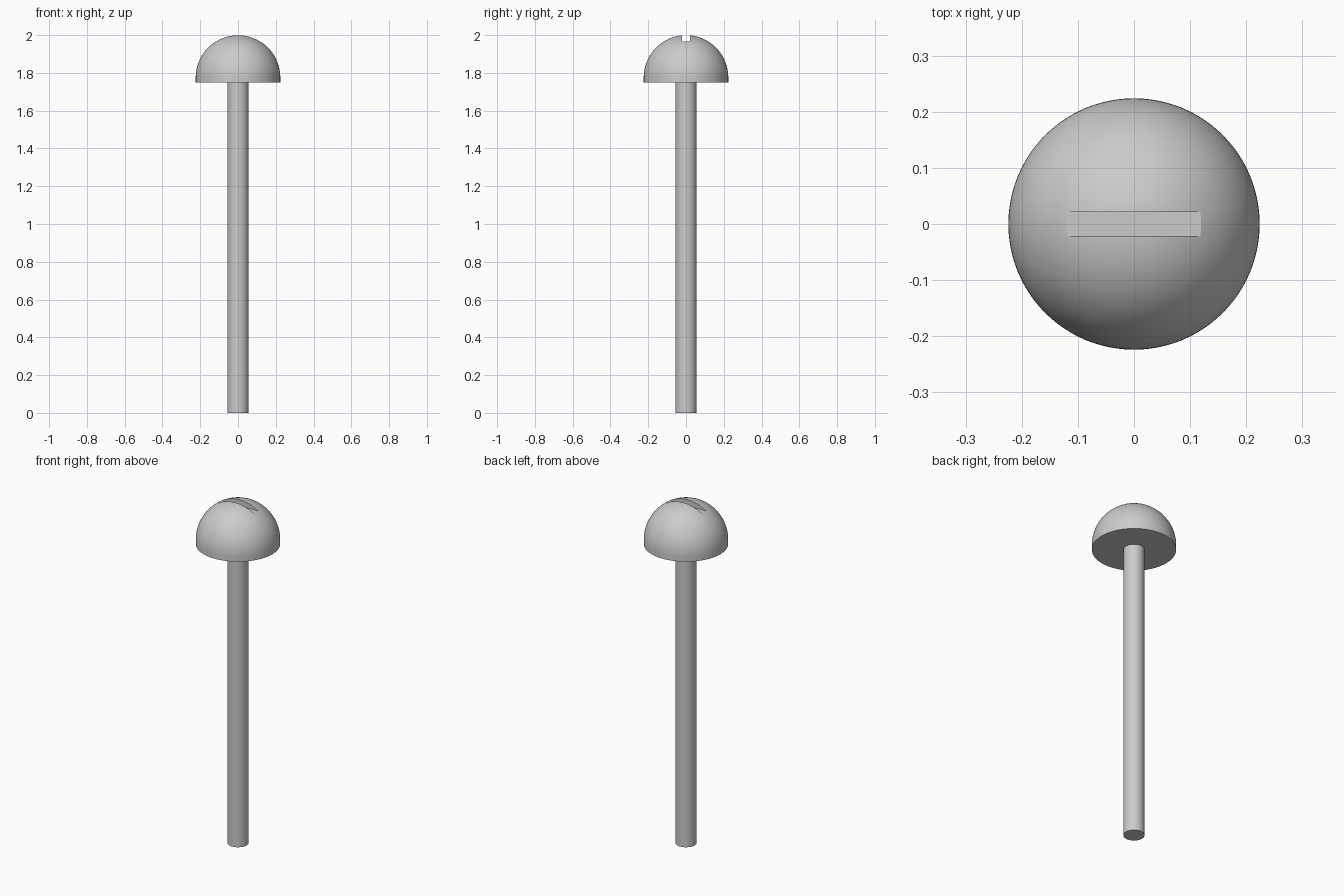
import bpy, bmesh, math

default = bpy.data.objects.get("Cube")
if default:
    bpy.data.objects.remove(default, do_unlink=True)

SEGMENTS = 96
HEAD_RADIUS, HEAD_BASE, DOME_START, TOP = 0.224, 1.75, 1.775, 2.0
SHAFT_RADIUS = 0.056
SLOT_LENGTH, SLOT_WIDTH, SLOT_FLOOR = 0.245, 0.042, 1.965

metal = bpy.data.materials.new("grey metal")
metal.use_nodes = True
colour = (0.6, 0.6, 0.6, 1)
metal.diffuse_color = colour
metal.node_tree.nodes["Principled BSDF"].inputs["Base Color"].default_value = colour


def lathe(name, profile):
    """Spin an (r, z) profile that starts and ends on the axis."""
    bm = bmesh.new()
    verts = [bm.verts.new((r, 0, z)) for r, z in profile]
    edges = [bm.edges.new(pair) for pair in zip(verts, verts[1:])]
    bmesh.ops.spin(bm, geom=verts + edges, cent=(0, 0, 0), axis=(0, 0, 1),
                   angle=math.tau, steps=SEGMENTS, use_merge=True)
    bmesh.ops.remove_doubles(bm, verts=bm.verts, dist=1e-5)
    bmesh.ops.recalc_face_normals(bm, faces=bm.faces)
    mesh = bpy.data.meshes.new(name)
    bm.to_mesh(mesh)
    bm.free()
    obj = bpy.data.objects.new(name, mesh)
    bpy.context.collection.objects.link(obj)
    mesh.materials.append(metal)
    return obj


def activate(obj):
    bpy.ops.object.select_all(action='DESELECT')
    obj.select_set(True)
    bpy.context.view_layer.objects.active = obj


# Domed head with a short straight rim
steps = 32
arc = [math.pi / 2 * i / steps for i in range(steps)]
dome = [(HEAD_RADIUS * math.cos(a), DOME_START + (TOP - DOME_START) * math.sin(a))
        for a in arc]
head = lathe("head", [(0, HEAD_BASE), (HEAD_RADIUS, HEAD_BASE)] + dome + [(0, TOP)])

# Straight shaft, sunk slightly into the head
shaft = lathe("shaft", [(0, 0), (SHAFT_RADIUS, 0),
                        (SHAFT_RADIUS, HEAD_BASE + 0.01), (0, HEAD_BASE + 0.01)])

# Driver slot cut across the crown
height = 0.2
bpy.ops.mesh.primitive_cube_add(size=1, location=(0, 0, SLOT_FLOOR + height / 2))
cutter = bpy.context.object
cutter.name = "slot_cutter"
cutter.scale = (SLOT_LENGTH, SLOT_WIDTH, height)
cutter.hide_render = True
cutter.data.materials.append(metal)
bpy.context.view_layer.update()

activate(head)
cut = head.modifiers.new("slot", 'BOOLEAN')
cut.operation = 'DIFFERENCE'
cut.solver = 'EXACT'
cut.object = cutter
bpy.ops.object.modifier_apply(modifier=cut.name)
bpy.data.objects.remove(cutter, do_unlink=True)

for part in (head, shaft):
    activate(part)
    bpy.ops.object.shade_smooth_by_angle(angle=math.radians(30))
